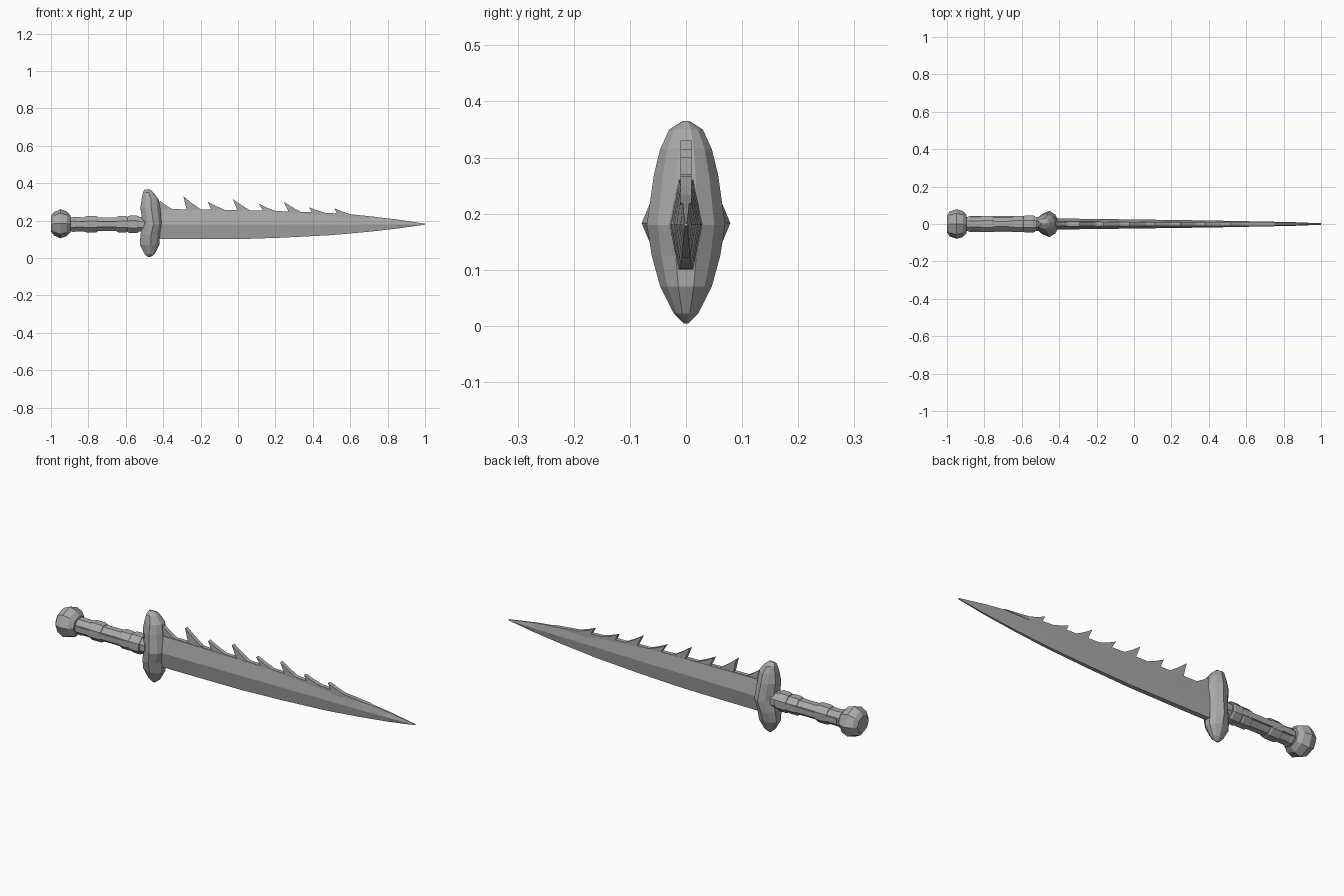
import bpy, bmesh, math

ZC = 0.18  # height of the sword's long axis

steel = bpy.data.materials.new("plain grey")
steel.diffuse_color = (0.4, 0.4, 0.4, 1)


def finish(name, bm):
    bmesh.ops.recalc_face_normals(bm, faces=bm.faces)
    me = bpy.data.meshes.new(name)
    bm.to_mesh(me)
    bm.free()
    me.materials.append(steel)
    ob = bpy.data.objects.new(name, me)
    bpy.context.collection.objects.link(ob)
    return ob


def loft(name, rings):
    """Skin a list of equal-length point rings and cap both ends."""
    bm = bmesh.new()
    loops = [[bm.verts.new(p) for p in r] for r in rings]
    n = len(loops[0])
    for a, b in zip(loops, loops[1:]):
        for i in range(n):
            j = (i + 1) % n
            bm.faces.new((a[i], a[j], b[j], b[i]))
    bm.faces.new(loops[0])
    bm.faces.new(loops[-1])
    return finish(name, bm)


def ring_x(x, ry, rz, n=8, zc=ZC, turn=0.5):
    """Ring across the x axis; half a turn step puts flats on the sides."""
    k = 1 / math.cos(math.pi / n) if turn else 1
    return [(x, ry * k * math.cos(2 * math.pi * (i + turn) / n),
             zc + rz * k * math.sin(2 * math.pi * (i + turn) / n)) for i in range(n)]


def plate(name, outline, half):
    """Flat plate from an x,z outline, extruded both ways along y."""
    return loft(name, [[(x, y, z) for x, z in outline] for y in (-half, half)])


# Pommel: faceted knob
loft("pommel", [ring_x(x, ry, rz, 8, 0.183, 0) for x, ry, rz in (
    (-1.0, 0.045, 0.042), (-0.985, 0.067, 0.062), (-0.95, 0.079, 0.078),
    (-0.915, 0.07, 0.066), (-0.895, 0.05, 0.045))])

# Grip: octagonal shaft with raised bands
loft("grip", [ring_x(x, ry, rz) for x, ry, rz in (
    (-0.91, 0.034, 0.035), (-0.88, 0.037, 0.038), (-0.70, 0.035, 0.036),
    (-0.46, 0.039, 0.040))])
for i, (x0, x1, r) in enumerate(((-0.895, -0.865, 0.040), (-0.82, -0.75, 0.044),
                                 (-0.65, -0.59, 0.043), (-0.59, -0.53, 0.046))):
    loft(f"grip_band_{i + 1}", [ring_x(x0, r - 0.004, r - 0.004), ring_x(x0 + 0.01, r, r),
                                ring_x(x1 - 0.01, r, r), ring_x(x1, r - 0.004, r - 0.004)])

# Slim strips along the front and back of the grip
for side, y in (("front", -0.040), ("back", 0.040)):
    bm = bmesh.new()
    bmesh.ops.create_cube(bm, size=1)
    for v in bm.verts:
        v.co = (-0.705 + v.co.x * 0.35, y + v.co.y * 0.008, ZC + v.co.z * 0.028)
    finish(f"grip_strip_{side}", bm)

# Guard: faceted upright bar (z, left x, right x, half depth)
guard = ((0.004, -0.480, -0.468, 0.004), (0.022, -0.500, -0.445, 0.022),
         (0.070, -0.524, -0.420, 0.046), (0.125, -0.522, -0.418, 0.061),
         (0.180, -0.510, -0.405, 0.070), (0.270, -0.522, -0.416, 0.057),
         (0.315, -0.515, -0.425, 0.046), (0.350, -0.508, -0.452, 0.030),
         (0.365, -0.500, -0.470, 0.006))
rings = []
for z, l, r, d in guard:
    m, w = (l + r) / 2, (r - l) / 2
    rings.append([(l, -d * 0.4, z), (m - w * 0.5, -d * 0.82, z), (m + w * 0.1, -d, z),
                  (m + w * 0.7, -d * 0.72, z), (r, -d * 0.3, z),
                  (r, d * 0.3, z), (m + w * 0.7, d * 0.72, z), (m + w * 0.1, d, z),
                  (m - w * 0.5, d * 0.82, z), (l, d * 0.4, z)])
loft("guard", rings)

# Blade: ridged six-sided section tapering to the tip (x, bottom, top, half depth)
blade = ((-0.46, 0.100, 0.260, 0.030), (-0.20, 0.100, 0.257, 0.027),
         (0.02, 0.101, 0.253, 0.024), (0.25, 0.109, 0.248, 0.021),
         (0.50, 0.122, 0.238, 0.017), (0.70, 0.140, 0.223, 0.013),
         (0.85, 0.157, 0.206, 0.010), (1.0, 0.178, 0.183, 0.004))
loft("blade", [[(x, -d * 0.45, t), (x, -d, ZC), (x, -d * 0.45, b),
                (x, d * 0.45, b), (x, d, ZC), (x, d * 0.45, t)] for x, b, t, d in blade])

# Back spine strip that carries the teeth
plate("spine", [(-0.43, 0.262), (0.02, 0.256), (0.40, 0.245), (0.60, 0.234), (0.75, 0.218),
                (0.60, 0.215), (0.0, 0.225), (-0.43, 0.23)], 0.010)

# Teeth: tips rake back toward the guard (tip x, tip z, base left, base right, base z)
teeth = ((-0.418, 0.306, -0.43, -0.350, 0.260), (-0.292, 0.330, -0.275, -0.200, 0.260),
         (-0.162, 0.300, -0.142, -0.070, 0.257), (-0.028, 0.315, -0.003, 0.065, 0.254),
         (0.110, 0.290, 0.135, 0.200, 0.251), (0.245, 0.300, 0.270, 0.335, 0.247),
         (0.380, 0.271, 0.395, 0.465, 0.242), (0.515, 0.266, 0.532, 0.600, 0.234))
for i, (tx, tz, l, r, z) in enumerate(teeth):
    mid = ((tx + r) / 2 - 0.002, (tz + z) / 2 - 0.001)
    plate(f"tooth_{i + 1}", [(l, z - 0.02), (l, z), (tx, tz), mid, (r, z), (r, z - 0.02)], 0.010)
